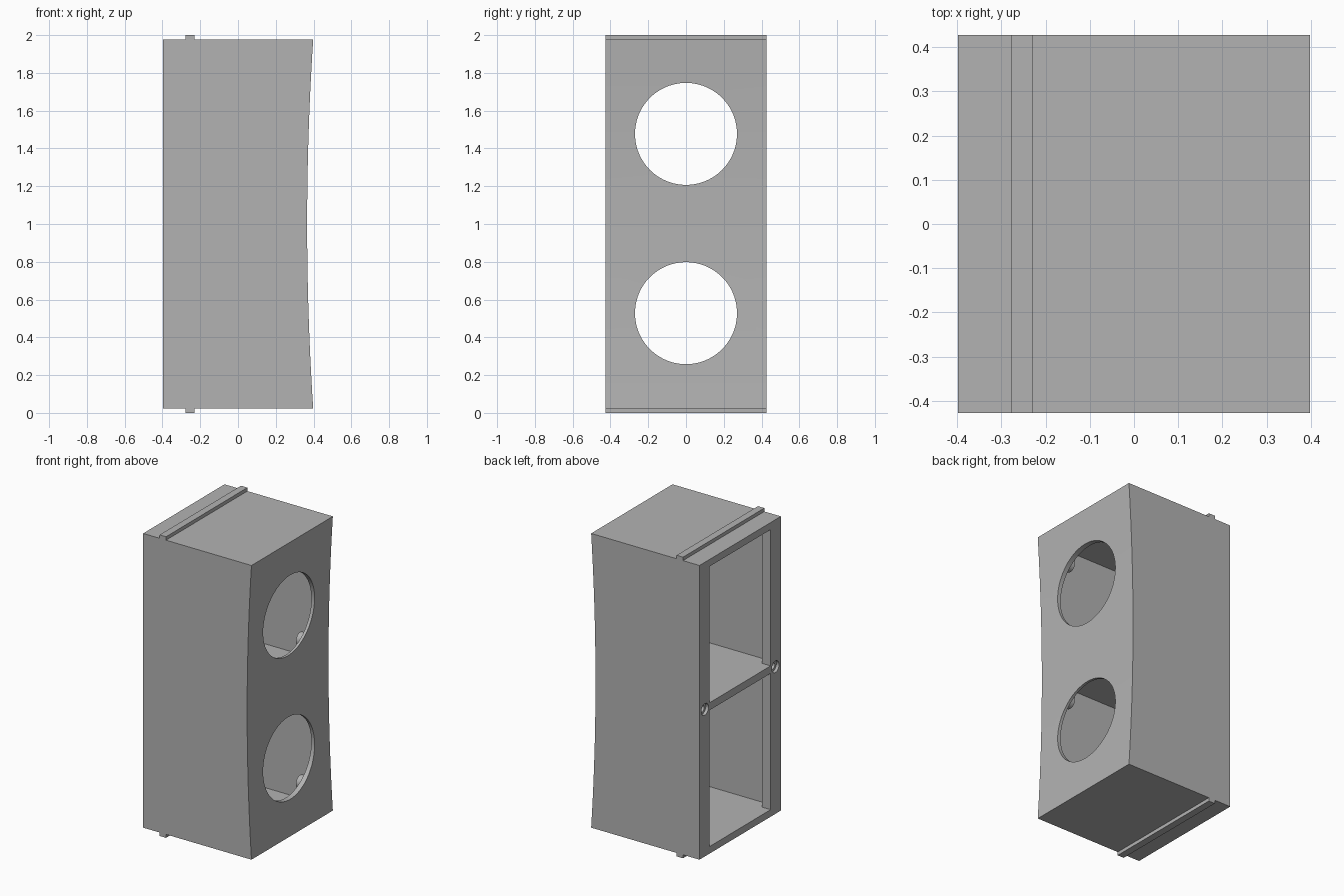
import bpy, bmesh
from math import pi
from mathutils import Matrix, Vector

cube = bpy.data.objects.get("Cube")
if cube:
    bpy.data.objects.remove(cube, do_unlink=True)

grey = bpy.data.materials.new("plain grey")
grey.use_nodes = True
GREY = (0.45, 0.45, 0.45, 1)
grey.diffuse_color = GREY
grey.node_tree.nodes["Principled BSDF"].inputs["Base Color"].default_value = GREY


def add_object(name, bm):
    bmesh.ops.recalc_face_normals(bm, faces=bm.faces)
    mesh = bpy.data.meshes.new(name)
    bm.to_mesh(mesh)
    bm.free()
    mesh.materials.append(grey)
    obj = bpy.data.objects.new(name, mesh)
    bpy.context.collection.objects.link(obj)
    return obj


def prism(name, points, direction):
    """Extrude a closed outline along a direction."""
    bm = bmesh.new()
    face = bm.faces.new([bm.verts.new(p) for p in points])
    new = bmesh.ops.extrude_face_region(bm, geom=[face])["geom"]
    verts = [v for v in new if isinstance(v, bmesh.types.BMVert)]
    bmesh.ops.translate(bm, verts=verts, vec=Vector(direction))
    return add_object(name, bm)


def rod(name, x0, x1, y, z, radius, sides=32):
    """Cylinder lying along x."""
    bm = bmesh.new()
    place = Matrix.Translation(((x0 + x1) / 2, y, z)) @ Matrix.Rotation(pi / 2, 4, "Y")
    bmesh.ops.create_cone(bm, cap_ends=True, segments=sides, radius1=radius,
                          radius2=radius, depth=x1 - x0, matrix=place)
    return add_object(name, bm)


def cut(target, cutter):
    mod = target.modifiers.new("cut", "BOOLEAN")
    mod.operation = "DIFFERENCE"
    mod.solver = "EXACT"
    mod.object = cutter
    select(target)
    bpy.ops.object.modifier_apply(modifier=mod.name)
    bpy.data.objects.remove(cutter, do_unlink=True)


def select(obj):
    bpy.ops.object.select_all(action="DESELECT")
    obj.select_set(True)
    bpy.context.view_layer.objects.active = obj


def smooth(obj):
    select(obj)
    bpy.ops.object.shade_smooth_by_angle(angle=pi / 6)


X, Y, LOW, HIGH = 0.398, 0.427, 0.023, 1.977
PANEL, LIP = 0.35, -0.333

# Housing with a concave front panel
steps = 24
outline = [(-X, -Y, HIGH), (-X, -Y, LOW)]
for i in range(steps + 1):
    t = 2 * i / steps - 1
    outline.append((0.366 + (X - 0.366) * t * t, -Y, LOW + (HIGH - LOW) * i / steps))
housing = prism("housing", outline, (0, 2 * Y, 0))

# Two chambers, each with a narrower opening behind a lip
half = [(-0.5, 0.32), (LIP, 0.32), (LIP, 0.378), (PANEL, 0.378)]
plan = half + [(x, -y) for x, y in reversed(half)]
for bottom, top in ((0.07, 0.975), (1.025, 1.93)):
    cut(housing, prism("chamber", [(x, y, bottom) for x, y in plan], (0, 0, top - bottom)))

# Round windows in the panel
centres = (0.528, 1.477)
for z in centres:
    cut(housing, rod("window", 0.3, 0.5, 0, z, 0.27, 96))

# Stepped screw holes at the middle of the open side
for side in (-1, 1):
    cut(housing, rod("screw_recess", -0.5, -X + 0.02, side * 0.37, 1, 0.038))
    cut(housing, rod("screw_hole", -0.5, -X + 0.055, side * 0.37, 1, 0.022))
smooth(housing)

# Mounting bosses around each window, behind the panel
for row, z in zip(("lower", "upper"), centres):
    for side, hand in ((-1, "right"), (1, "left")):
        for up, level in ((-1, "bottom"), (1, "top")):
            y, h = side * 0.31, z + up * 0.31
            boss = rod(f"{row}_{level}_{hand}_boss", 0.24, PANEL + 0.008, y, h, 0.045)
            cut(boss, rod("pilot_hole", 0.2, 0.32, y, h, 0.018))
            smooth(boss)

# Guide rails across both ends
for name, z0, z1 in (("bottom_rail", 0, LOW + 0.01), ("top_rail", HIGH - 0.01, 2)):
    prism(name, [(-0.277, -Y, z0), (-0.23, -Y, z0), (-0.23, -Y, z1), (-0.277, -Y, z1)],
          (0, 2 * Y, 0))
